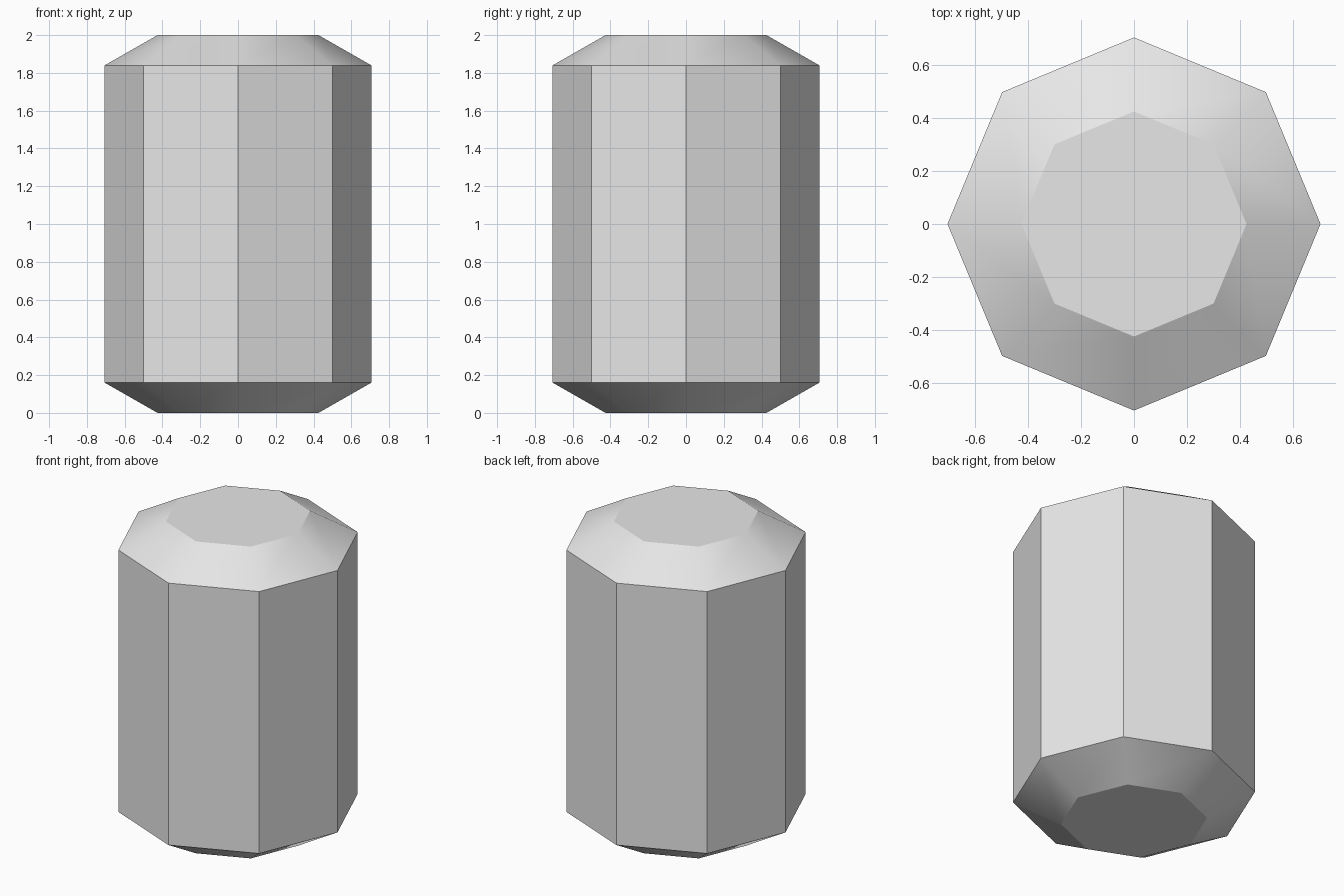
import bpy
import bmesh
from math import cos, sin, pi, radians

cube = bpy.data.objects.get("Cube")
if cube:
    bpy.data.objects.remove(cube, do_unlink=True)

SIDES = 8
# (radius, height) from base to top
PROFILE = [(0.426, 0.0), (0.706, 0.16), (0.706, 1.84), (0.426, 2.0)]

# Plain grey
grey = bpy.data.materials.new("light_grey")
grey.use_nodes = True
colour = (0.8, 0.8, 0.8, 1.0)
grey.diffuse_color = colour
grey.node_tree.nodes["Principled BSDF"].inputs["Base Color"].default_value = colour

# Octagonal barrel with bevelled shoulders, corners on the axes
bm = bmesh.new()
rings = []
for radius, z in PROFILE:
    angles = [2 * pi * i / SIDES for i in range(SIDES)]
    rings.append([bm.verts.new((radius * cos(a), radius * sin(a), z)) for a in angles])
for low, high in zip(rings, rings[1:]):
    for i in range(SIDES):
        j = (i + 1) % SIDES
        bm.faces.new((low[i], low[j], high[j], high[i]))

# Flat end caps
bm.faces.new(rings[0][::-1])
bm.faces.new(rings[-1])

mesh = bpy.data.meshes.new("octagonal_barrel")
bm.to_mesh(mesh)
bm.free()
mesh.materials.append(grey)
barrel = bpy.data.objects.new("octagonal_barrel", mesh)
bpy.context.collection.objects.link(barrel)

# Soft shoulders, crisp walls and caps
bpy.ops.object.select_all(action="DESELECT")
barrel.select_set(True)
bpy.context.view_layer.objects.active = barrel
bpy.ops.object.shade_smooth_by_angle(angle=radians(30))
